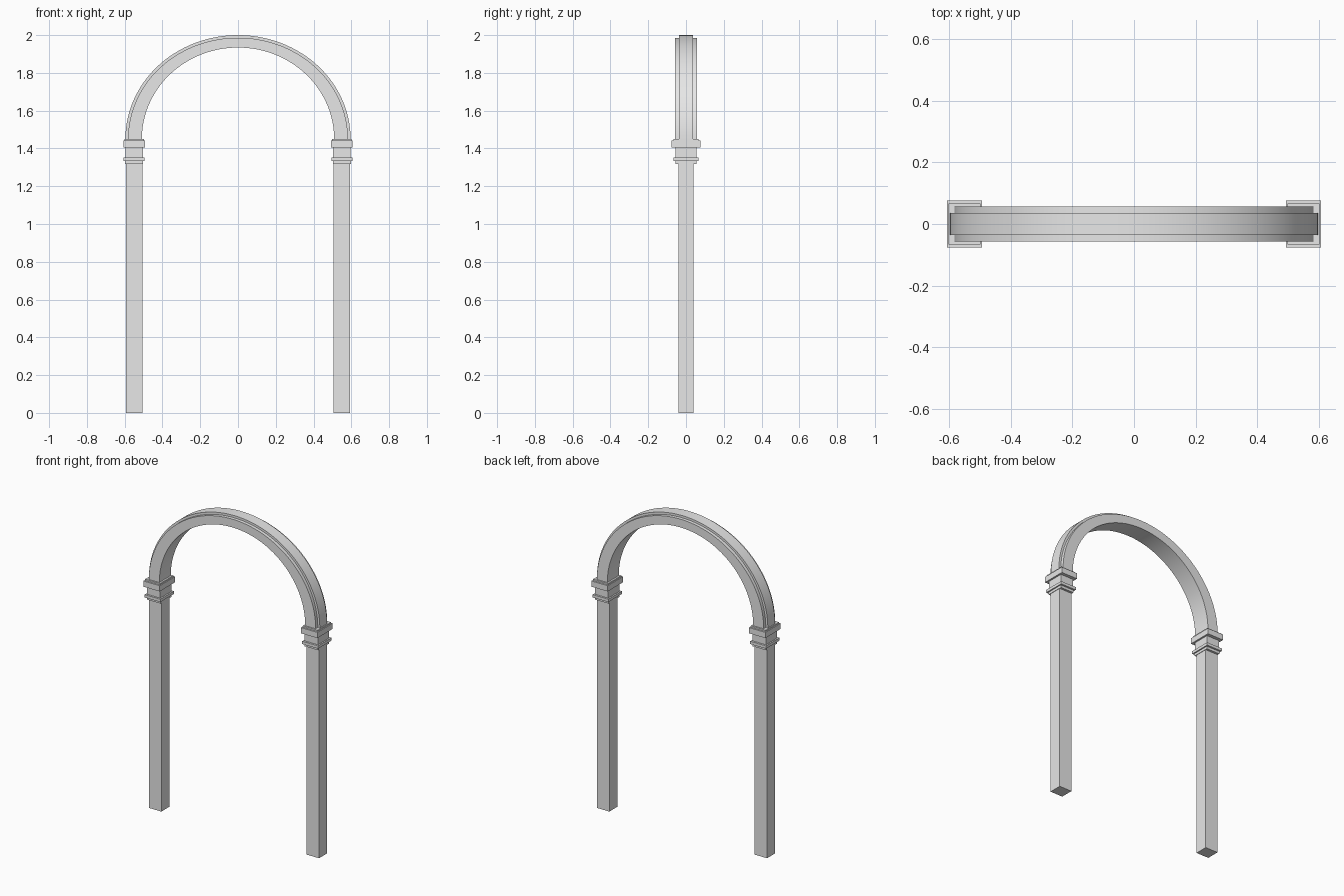
import bpy, bmesh, math

cube = bpy.data.objects.get("Cube")
if cube:
    bpy.data.objects.remove(cube, do_unlink=True)

stone = bpy.data.materials.new("light_grey_stone")
stone.use_nodes = True
grey = (0.8, 0.8, 0.8, 1)
stone.diffuse_color = grey
stone.node_tree.nodes["Principled BSDF"].inputs["Base Color"].default_value = grey

SPRING = 1.45    # height where the arch starts
CENTRE = 0.55    # distance of each pillar from the middle


def add_object(name, bm):
    bmesh.ops.recalc_face_normals(bm, faces=bm.faces[:])
    mesh = bpy.data.meshes.new(name)
    bm.to_mesh(mesh)
    bm.free()
    mesh.materials.append(stone)
    obj = bpy.data.objects.new(name, mesh)
    bpy.context.collection.objects.link(obj)
    return obj


def add_block(name, x, half_x, half_y, bottom, top):
    bm = bmesh.new()
    bmesh.ops.create_cube(bm, size=2)
    for v in bm.verts:
        v.co.x = x + v.co.x * half_x
        v.co.y *= half_y
        v.co.z = top if v.co.z > 0 else bottom
    return add_object(name, bm)


# Pillars and their stepped capitals: half width, half depth, bottom, top
blocks = {
    "pillar": (0.044, 0.041, 0, 1.318),
    "capital_collar": (0.047, 0.055, 1.318, 1.334),
    "capital_ledge": (0.055, 0.067, 1.334, 1.352),
    "capital_neck": (0.046, 0.055, 1.352, 1.405),
    "capital_slab": (0.057, 0.076, 1.405, 1.441),
    "capital_lip": (0.052, 0.066, 1.441, SPRING),
}
for side, sign in (("left", 1), ("right", -1)):
    for part, size in blocks.items():
        add_block(f"{side}_{part}", sign * CENTRE, *size)

# Arch section: half span, rise, half depth from the inside outwards
steps = [(0.509, 0.484, 0.057), (0.582, 0.536, 0.057),
         (0.582, 0.536, 0.036), (0.596, 0.55, 0.036)]
section = [(a, b, -y) for a, b, y in steps] + [(a, b, y) for a, b, y in reversed(steps)]

bm = bmesh.new()
segments = 96
rings = []
for i in range(segments + 1):
    t = math.pi * i / segments
    rings.append([bm.verts.new((a * math.cos(t), y, SPRING + b * math.sin(t)))
                  for a, b, y in section])
for r0, r1 in zip(rings, rings[1:]):
    for j in range(len(section)):
        k = (j + 1) % len(section)
        bm.faces.new((r0[j], r0[k], r1[k], r1[j]))
bm.faces.new(rings[0])
bm.faces.new(rings[-1])
arch = add_object("arch", bm)

# Smooth the curve while keeping the moulding edges crisp
bpy.ops.object.select_all(action="DESELECT")
arch.select_set(True)
bpy.context.view_layer.objects.active = arch
bpy.ops.object.shade_smooth_by_angle(angle=math.radians(30))
